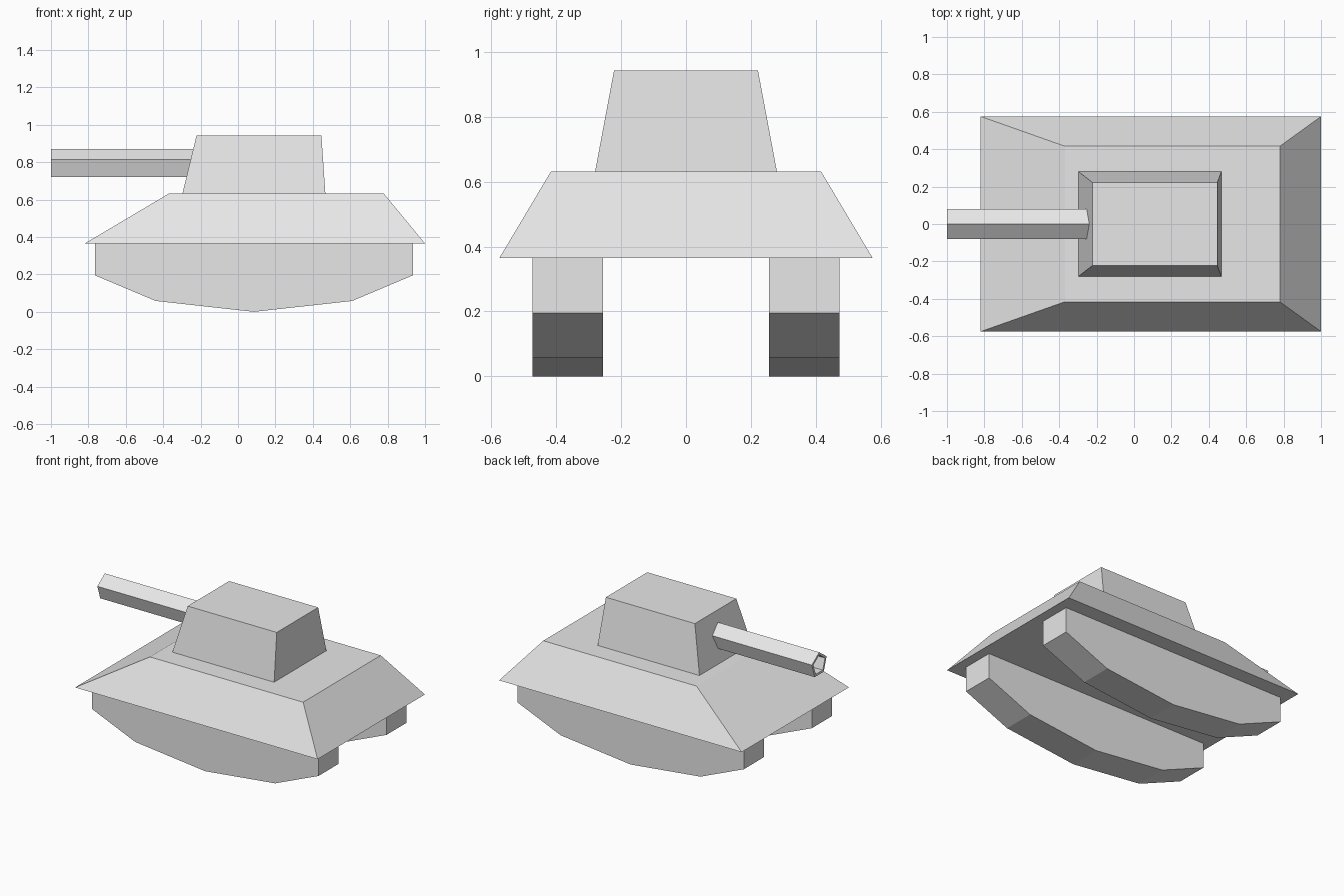
import bpy, bmesh
from math import sin, cos, pi

cube = bpy.data.objects.get("Cube")
if cube:
    bpy.data.objects.remove(cube)

grey = bpy.data.materials.new("plain grey")
grey.use_nodes = True
colour = (0.8, 0.8, 0.8, 1)
grey.diffuse_color = colour
grey.node_tree.nodes["Principled BSDF"].inputs["Base Color"].default_value = colour


def add_object(name, bm):
    bmesh.ops.recalc_face_normals(bm, faces=bm.faces)
    mesh = bpy.data.meshes.new(name)
    bm.to_mesh(mesh)
    bm.free()
    mesh.materials.append(grey)
    obj = bpy.data.objects.new(name, mesh)
    bpy.context.collection.objects.link(obj)
    return obj


def bridge(bm, a, b):
    for i in range(len(a)):
        j = (i + 1) % len(a)
        bm.faces.new((a[i], a[j], b[j], b[i]))


def loft(name, start, end):
    """Closed solid between two matching outlines."""
    bm = bmesh.new()
    a = [bm.verts.new(p) for p in start]
    b = [bm.verts.new(p) for p in end]
    bm.faces.new(a)
    bm.faces.new(b)
    bridge(bm, a, b)
    return add_object(name, bm)


def rectangle(x0, x1, half_y, z):
    return [(x0, -half_y, z), (x1, -half_y, z), (x1, half_y, z), (x0, half_y, z)]


# Hull and turret: tapered boxes
loft("hull", rectangle(-0.82, 1, 0.575, 0.365), rectangle(-0.37, 0.78, 0.416, 0.632))
loft("turret", rectangle(-0.297, 0.467, 0.28, 0.632), rectangle(-0.222, 0.446, 0.222, 0.942))

# Tracks: one side profile extruded on each side
profile = [(-0.765, 0.365), (-0.765, 0.195), (-0.44, 0.058), (0.085, 0),
           (0.61, 0.058), (0.935, 0.195), (0.935, 0.365)]
for name, side in (("right_track", -1), ("left_track", 1)):
    loft(name, [(x, side * 0.256, z) for x, z in profile],
         [(x, side * 0.473, z) for x, z in profile])

# Gun barrel: five-sided tube with a bore
bm = bmesh.new()


def ring(x, radius):
    return [bm.verts.new((x, radius * sin(2 * pi * i / 5), 0.788 + radius * cos(2 * pi * i / 5)))
            for i in range(5)]


loops = [ring(-0.2, 0.083), ring(-1, 0.083), ring(-1, 0.065), ring(-0.25, 0.065)]
for first, second in zip(loops, loops[1:]):
    bridge(bm, first, second)
bm.faces.new(loops[0])
bm.faces.new(loops[-1])
add_object("gun_barrel", bm)
